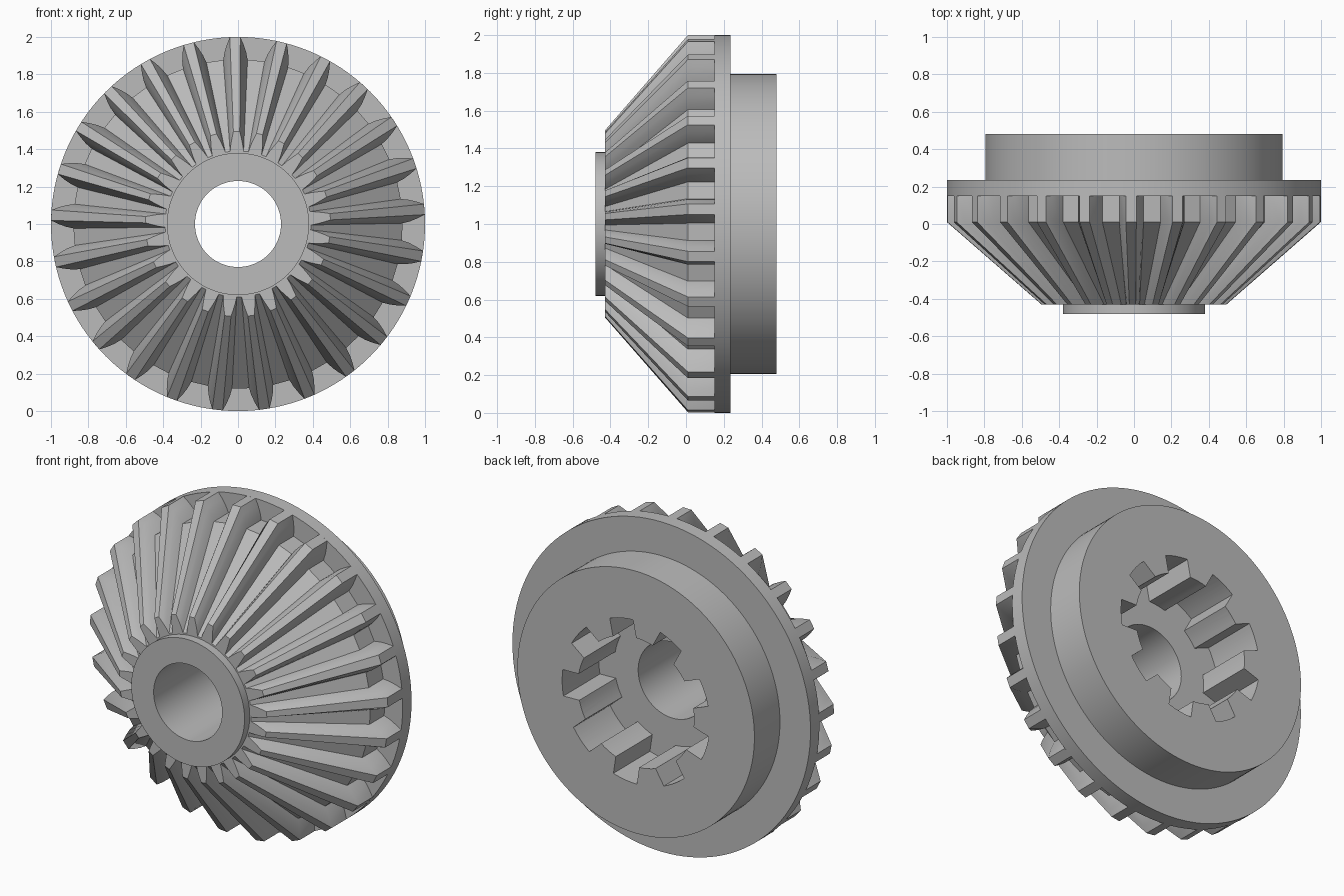
import bpy, bmesh
from math import sin, cos, pi, radians

if "Cube" in bpy.data.objects:
    bpy.data.objects.remove(bpy.data.objects["Cube"], do_unlink=True)

steel = bpy.data.materials.new("grey_steel")
steel.use_nodes = True
GREY = (0.5, 0.5, 0.5, 1)
steel.diffuse_color = GREY
steel.node_tree.nodes["Principled BSDF"].inputs["Base Color"].default_value = GREY


def point(r, a, y):
    """Polar position around the gear axis, which runs along y at z = 1."""
    return (r * cos(a), y, 1 + r * sin(a))


def skin(name, rings, closed_loop=True):
    """Join rings of equal point count; either loop them shut or cap the ends."""
    bm = bmesh.new()
    loops = [[bm.verts.new(p) for p in ring] for ring in rings]
    pairs = list(zip(loops, loops[1:]))
    if closed_loop:
        pairs.append((loops[-1], loops[0]))
    else:
        bm.faces.new(loops[0])
        bm.faces.new(loops[-1])
    for a, b in pairs:
        n = len(a)
        for i in range(n):
            j = (i + 1) % n
            bm.faces.new((a[i], a[j], b[j], b[i]))
    bmesh.ops.recalc_face_normals(bm, faces=bm.faces)
    mesh = bpy.data.meshes.new(name)
    bm.to_mesh(mesh)
    bm.free()
    mesh.materials.append(steel)
    obj = bpy.data.objects.new(name, mesh)
    bpy.context.collection.objects.link(obj)
    return obj


def activate(obj):
    bpy.ops.object.select_all(action='DESELECT')
    obj.select_set(True)
    bpy.context.view_layer.objects.active = obj


def smooth(obj):
    activate(obj)
    bpy.ops.object.shade_smooth_by_angle(angle=radians(28))


# Turned body: front hub, backing plate, rear boss and through bore
SIDES = 128
profile = [(0.23, -0.48), (0.38, -0.48), (0.38, -0.2), (0.65, 0.1), (0.65, 0.15),
           (1, 0.15), (1, 0.235), (0.795, 0.235), (0.795, 0.48), (0.23, 0.48)]
body = skin("gear_body", [[point(r, 2 * pi * i / SIDES, y) for i in range(SIDES)]
                          for r, y in profile])

# Splined socket cut into the rear boss
SLOTS, LAND_R, SLOT_R, SLOT_HALF = 9, 0.39, 0.495, 0.08
outline = []
for k in range(SLOTS):
    mid = radians(38.5) + k * 2 * pi / SLOTS
    half_in, half_out = SLOT_HALF / LAND_R, SLOT_HALF / SLOT_R
    outline += [(SLOT_R, mid + half_out * t / 3) for t in range(-3, 4)]
    gap = 2 * pi / SLOTS - 2 * half_in
    outline += [(LAND_R, mid + half_in + gap * t / 4) for t in range(5)]
cutter = skin("socket_cutter", [[point(r, a, y) for r, a in outline] for y in (0.13, 0.6)],
              closed_loop=False)
cutter.hide_render = True
cut = body.modifiers.new("socket", 'BOOLEAN')
cut.object = cutter
cut.operation = 'DIFFERENCE'
cut.solver = 'EXACT'
activate(body)
bpy.ops.object.modifier_apply(modifier=cut.name)
bpy.data.objects.remove(cutter, do_unlink=True)
smooth(body)

# Bevel teeth: radius and half width from root to tip, at each end
TEETH = 25
large = [(0.88, 0.065), (0.92, 0.058), (0.96, 0.045), (1.0, 0.028)]
small = [(0.39, 0.036), (0.425, 0.032), (0.46, 0.025), (0.495, 0.017)]


def tooth_ring(section, y):
    ring = []
    for k in range(TEETH):
        mid = radians(90.9) + k * 2 * pi / TEETH
        ring += [point(r, mid - w / r, y) for r, w in section]
        ring += [point(r, mid + w / r, y) for r, w in reversed(section)]
    return ring


def inner_ring(section, radius, y):
    return tooth_ring([(radius, w * radius / r) for r, w in section], y)


teeth = skin("bevel_teeth", [
    inner_ring(small, 0.36, -0.43), tooth_ring(small, -0.43),
    tooth_ring(large, 0.01), tooth_ring(large, 0.152), inner_ring(large, 0.6, 0.152)])
smooth(teeth)
